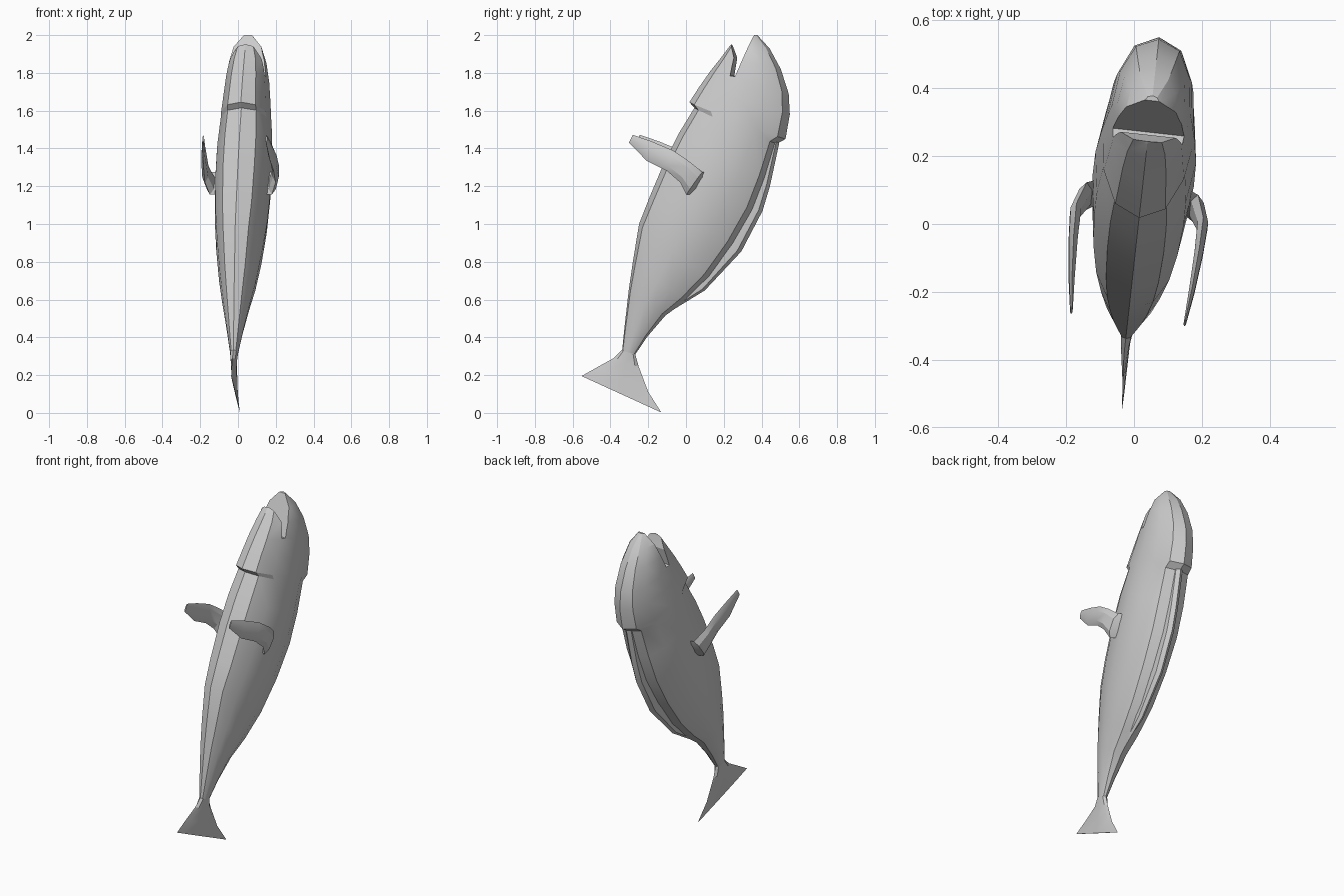
import bpy, bmesh, math
from mathutils import Matrix, Vector

if "Cube" in bpy.data.objects:
    bpy.data.objects.remove(bpy.data.objects["Cube"])

YAW = Matrix.Translation((0.013, 0, 0)) @ Matrix.Rotation(-0.11, 4, 'Z')


def finish(name, bm, smooth=22):
    bmesh.ops.recalc_face_normals(bm, faces=bm.faces)
    bmesh.ops.transform(bm, matrix=YAW, verts=bm.verts)
    me = bpy.data.meshes.new(name)
    bm.to_mesh(me)
    bm.free()
    ob = bpy.data.objects.new(name, me)
    bpy.context.collection.objects.link(ob)
    bpy.ops.object.select_all(action='DESELECT')
    bpy.context.view_layer.objects.active = ob
    ob.select_set(True)
    if smooth:
        bpy.ops.object.shade_smooth_by_angle(angle=math.radians(smooth))
    return ob


def loft(bm, stations, sides=12, power=1.0, mirror=1):
    """Station: (front y, front z, back y, back z, half width, centre x)."""
    rings = []
    for fy, fz, by, bz, hw, cx in stations:
        front, back = Vector((0, fy, fz)), Vector((0, by, bz))
        ring = []
        for k in range(sides):
            a = 2 * math.pi * k / sides
            p = front.lerp(back, 0.5 + 0.5 * math.cos(a))
            s = math.sin(a)
            p.x = mirror * (cx + hw * math.copysign(abs(s) ** power, s))
            ring.append(bm.verts.new(p))
        rings.append(ring)
    for r, q in zip(rings, rings[1:]):
        for k in range(sides):
            j = (k + 1) % sides
            bm.faces.new((r[k], r[j], q[j], q[k]))
    bm.faces.new(rings[0])
    bm.faces.new(rings[-1])


# body and head in one loft, with steps behind the jaw and the skull
bm = bmesh.new()
loft(bm, [
    (-.340, .33, -.270, .310, .022, 0), (-.328, .45, -.205, .405, .042, 0),
    (-.305, .65, -.110, .515, .074, 0), (-.283, .80, .000, .595, .098, 0),
    (-.250, 1.00, .130, .715, .122, 0), (-.195, 1.14, .260, .890, .140, 0),
    (-.110, 1.34, .365, 1.07, .150, 0), (-.035, 1.485, .43, 1.24, .149, 0),
    (.045, 1.615, .485, 1.425, .137, 0), (.018, 1.645, .530, 1.450, .134, 0),
    (.070, 1.725, .553, 1.580, .125, 0), (.130, 1.810, .547, 1.690, .116, 0),
    (.190, 1.885, .505, 1.820, .100, 0), (.235, 1.945, .445, 1.930, .074, 0),
    (.310, 2.000, .380, 2.000, .025, 0)], power=0.85)
body = finish("body", bm, 0)

# open mouth cut as a narrow wedge
bm = bmesh.new()
wedge = [(.225, 2.08), (.246, 1.94), (.264, 1.88), (.246, 1.785), (.272, 1.78), (.365, 2.0), (.40, 2.08)]
f = bm.faces.new([bm.verts.new((-.3, y, z)) for y, z in wedge])
side = bmesh.ops.extrude_face_region(bm, geom=[f])
bmesh.ops.translate(bm, vec=(.6, 0, 0), verts=[v for v in side['geom'] if isinstance(v, bmesh.types.BMVert)])
cutter = finish("mouth_cutter", bm, 0)
cutter.hide_render = True
mod = body.modifiers.new("mouth", 'BOOLEAN')
mod.operation, mod.solver, mod.object = 'DIFFERENCE', 'EXACT', cutter
bpy.ops.object.select_all(action='DESELECT')
bpy.context.view_layer.objects.active = body
body.select_set(True)
bpy.ops.object.modifier_apply(modifier="mouth")
bpy.data.objects.remove(cutter)
bpy.ops.object.shade_smooth_by_angle(angle=math.radians(22))

# low ridge along the back
bm = bmesh.new()
loft(bm, [
    (-.09, .60, -.07, .545, .008, 0), (.03, .70, .10, .648, .020, 0),
    (.16, .88, .295, .855, .026, 0), (.28, 1.09, .408, 1.07, .028, 0),
    (.34, 1.25, .447, 1.20, .028, 0), (.40, 1.46, .497, 1.43, .028, 0)],
    sides=8, power=0.6)
finish("back_ridge", bm)

# thin tail fin
bm = bmesh.new()
loft(bm, [
    (-.340, .335, -.270, .310, .022, 0), (-.385, .290, -.252, .245, .016, 0),
    (-.470, .243, -.200, .110, .009, .005), (-.555, .195, -.130, .002, .002, .012)], sides=8)
finish("tail_fin", bm)

# paired side flippers
for mirror, label in ((1, "right"), (-1, "left")):
    bm = bmesh.new()
    loft(bm, [
        (.06, 1.160, .130, 1.280, .030, .100), (.02, 1.155, .105, 1.275, .022, .165),
        (-.01, 1.220, .040, 1.330, .018, .188), (-.08, 1.280, -.05, 1.390, .015, .186),
        (-.19, 1.335, -.165, 1.438, .010, .178), (-.285, 1.430, -.265, 1.472, .004, .168)],
        sides=6, mirror=mirror)
    finish(label + "_flipper", bm)
